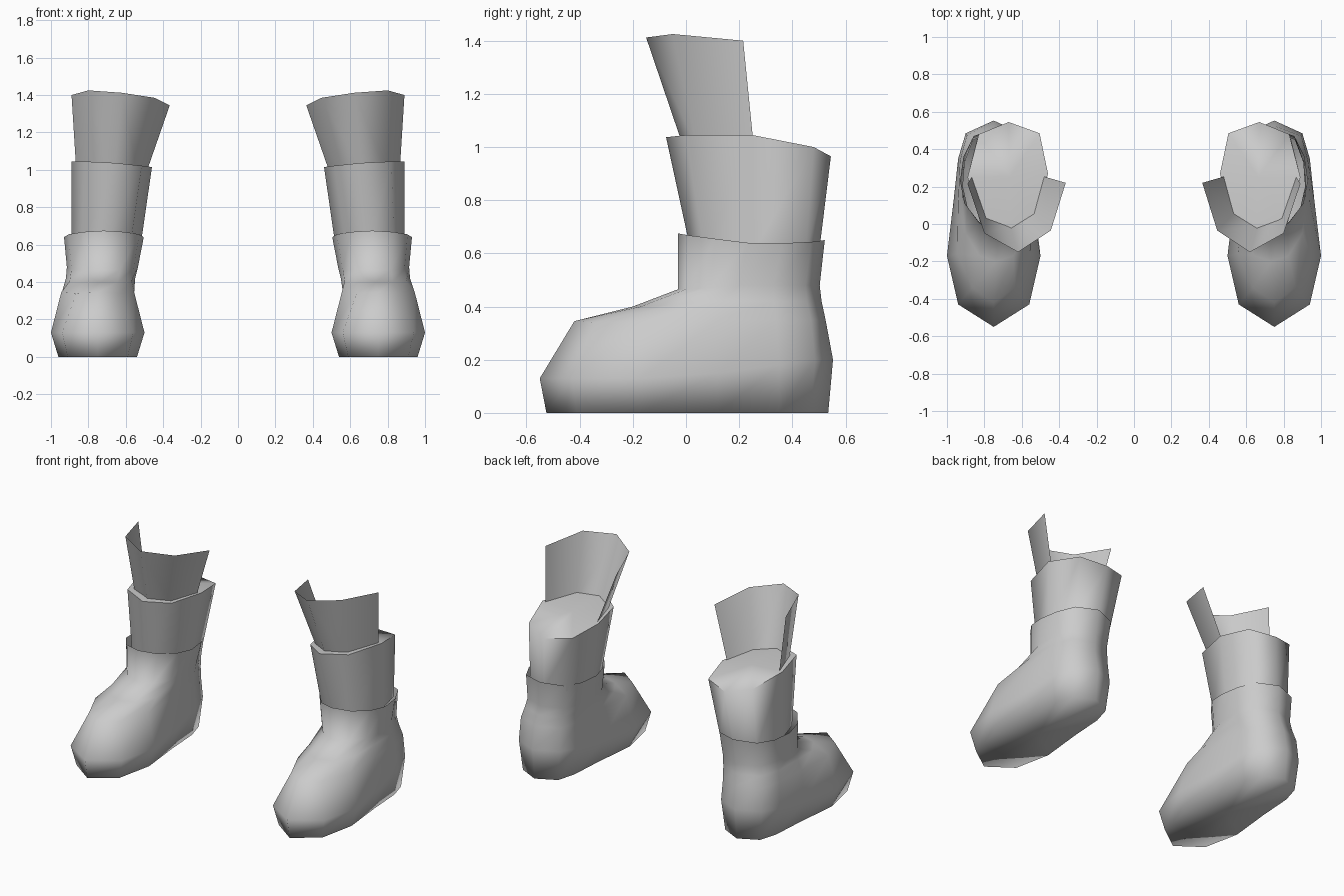
import bpy, math

if "Cube" in bpy.data.objects:
    bpy.data.objects.remove(bpy.data.objects["Cube"])

leather = bpy.data.materials.new("pale_grey")
leather.diffuse_color = (0.6, 0.6, 0.6, 1)
leather.use_nodes = True
leather.node_tree.nodes["Principled BSDF"].inputs["Base Color"].default_value = leather.diffuse_color


def half_ring(cx, half):
    """Full ring from the outer half: front point, side points, back point."""
    outer = [(cx + d, y, z) for d, y, z in half]
    inner = [(cx - d, y, z) for d, y, z in half[1:-1]]
    return outer + inner[::-1]


def loft(name, rings, closed=True, inward=False, bottom=None, top=None):
    """Skin stacked rings, optionally fan-capped, once for each side."""
    n = len(rings[0])
    verts = [p for r in rings for p in r]
    faces = []
    for k in range(len(rings) - 1):
        for i in range(n if closed else n - 1):
            j = (i + 1) % n
            faces.append((k * n + i, k * n + j, k * n + n + j, k * n + n + i))
    if bottom:
        verts.append(bottom)
        c = len(verts) - 1
        faces += [((i + 1) % n, i, c) for i in range(n)]
    if top:
        verts.append(top)
        c = len(verts) - 1
        o = (len(rings) - 1) * n
        faces += [(o + i, o + (i + 1) % n, c) for i in range(n)]
    if inward:
        faces = [f[::-1] for f in faces]
    for side, s in (("right", 1), ("left", -1)):
        me = bpy.data.meshes.new(side + "_" + name)
        me.from_pydata([(s * x, y, z) for x, y, z in verts], [],
                       [f if s > 0 else f[::-1] for f in faces])
        me.materials.append(leather)
        ob = bpy.data.objects.new(side + "_" + name, me)
        bpy.context.collection.objects.link(ob)
        bpy.ops.object.select_all(action='DESELECT')
        ob.select_set(True)
        bpy.context.view_layer.objects.active = ob
        bpy.ops.object.shade_smooth_by_angle(angle=math.radians(85))


# Foot: sole edge, widest line, toe top, instep, ankle, collar
loft("foot", [
    half_ring(0.75, [(0, -.525, 0), (.16, -.41, 0), (.21, -.17, 0), (.18, .12, 0),
                     (.165, .35, 0), (.13, .47, 0), (0, .535, 0)]),
    half_ring(0.75, [(0, -.55, .13), (.19, -.43, .13), (.25, -.17, .13), (.215, .12, .15),
                     (.19, .35, .18), (.15, .485, .2), (0, .553, .2)]),
    half_ring(0.75, [(0, -.42, .345), (.115, -.34, .34), (.195, -.16, .345), (.19, .12, .35),
                     (.18, .34, .35), (.145, .47, .35), (0, .525, .35)]),
    half_ring(0.735, [(0, -.2, .4), (.09, -.17, .4), (.165, -.05, .405), (.185, .13, .42),
                      (.18, .33, .42), (.14, .455, .42), (0, .51, .42)]),
    half_ring(0.725, [(0, -.03, .465), (.095, .0, .465), (.165, .09, .47), (.19, .2, .48),
                      (.18, .33, .48), (.135, .45, .48), (0, .503, .48)]),
    half_ring(0.717, [(0, -.03, .675), (.115, .01, .668), (.19, .11, .655), (.213, .23, .64),
                      (.195, .36, .638), (.14, .47, .643), (0, .522, .65)]),
], bottom=(0.75, 0, 0))

# Cuff: tapered tube with a sloping closed top
loft("cuff", [
    half_ring(0.705, [(0, .02, .6), (.13, .07, .6), (.185, .25, .6),
                      (.135, .45, .6), (0, .5, .6)]),
    [(.655, -.075, 1.037), (.82, .0, 1.045), (.89, .25, 1.045), (.83, .48, 1.0),
     (.67, .545, .965), (.505, .485, .985), (.46, .27, 1.015), (.515, .03, 1.022)],
], top=(.665, .25, 1.035))

# Flared front flap, open at the back
loft("flap", [
    [(.485, .255, 1.0), (.54, .06, 1.0), (.66, -.01, 1.0), (.79, .04, 1.0), (.865, .255, 1.0)],
    [(.365, .22, 1.345), (.445, -.035, 1.385), (.62, -.15, 1.412), (.8, -.05, 1.425),
     (.89, .215, 1.4)],
], closed=False, inward=True)
